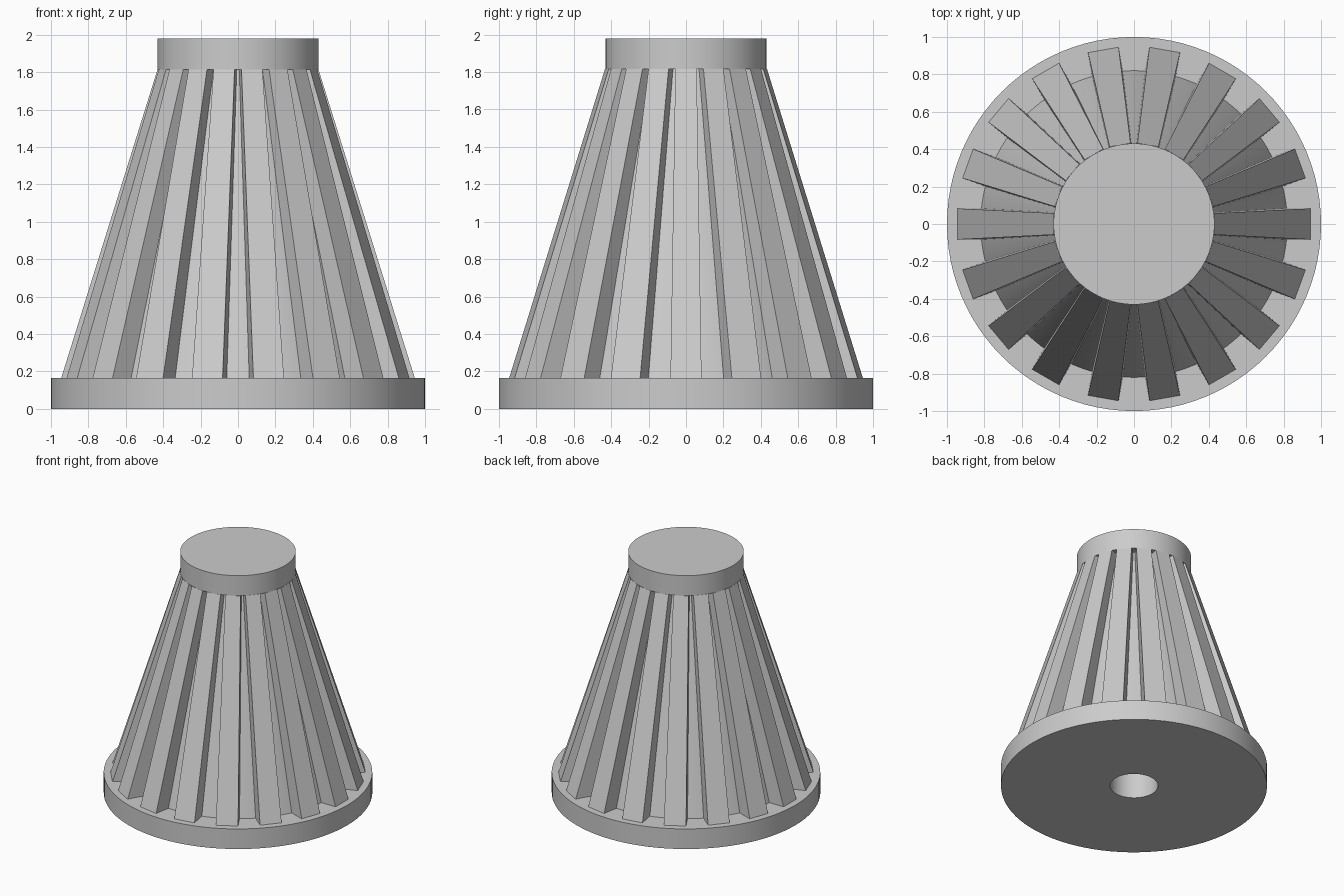
import bpy, bmesh
from math import sin, cos, pi

if "Cube" in bpy.data.objects:
    bpy.data.objects.remove(bpy.data.objects["Cube"])

Z0, Z1, TOP = 0.165, 1.815, 1.98
SIDES, RIBS = 96, 18


def finish(name, bm):
    bmesh.ops.remove_doubles(bm, verts=bm.verts, dist=1e-5)
    bmesh.ops.recalc_face_normals(bm, faces=bm.faces)
    mesh = bpy.data.meshes.new(name)
    bm.to_mesh(mesh)
    bm.free()
    ob = bpy.data.objects.new(name, mesh)
    bpy.context.collection.objects.link(ob)
    bpy.context.view_layer.objects.active = ob
    ob.select_set(True)
    bpy.ops.object.shade_smooth_by_angle(angle=pi / 7)
    ob.select_set(False)
    return ob


def lathe(name, profile):
    bm = bmesh.new()
    rings = []
    for r, z in profile:
        rings.append([bm.verts.new((r * cos(2 * pi * i / SIDES), r * sin(2 * pi * i / SIDES), z))
                      for i in range(SIDES)])
    for a, b in zip(rings, rings[1:]):
        for i in range(SIDES):
            j = (i + 1) % SIDES
            bm.faces.new((a[i], a[j], b[j], b[i]))
    bm.faces.new(rings[0])
    bm.faces.new(rings[-1])
    return finish(name, bm)


# Turned body: blind bore, base flange, tapered core and top collar
lathe("turned_body", [(0.18, 1.0), (0.18, 0), (1, 0), (1, Z0), (0.82, Z0),
                      (0.365, Z1), (0.43, Z1), (0.43, TOP)])

# Tapered grip ribs: (inner radius, outer radius, half width, height) at each end
bm = bmesh.new()
ends = [(0.75, 0.945, 0.083, Z0), (0.30, 0.43, 0.057, Z1)]
for k in range(RIBS):
    c, s = cos(2 * pi * k / RIBS), sin(2 * pi * k / RIBS)
    loops = []
    for ri, ro, w, z in ends:
        loops.append([bm.verts.new((x * c - y * s, x * s + y * c, z))
                      for x, y in ((ri, -w), (ro, -w), (ro, w), (ri, w))])
    lo, hi = loops
    for i in range(4):
        j = (i + 1) % 4
        bm.faces.new((lo[i], lo[j], hi[j], hi[i]))
    bm.faces.new(lo[::-1])
    bm.faces.new(hi)
finish("grip_ribs", bm)
